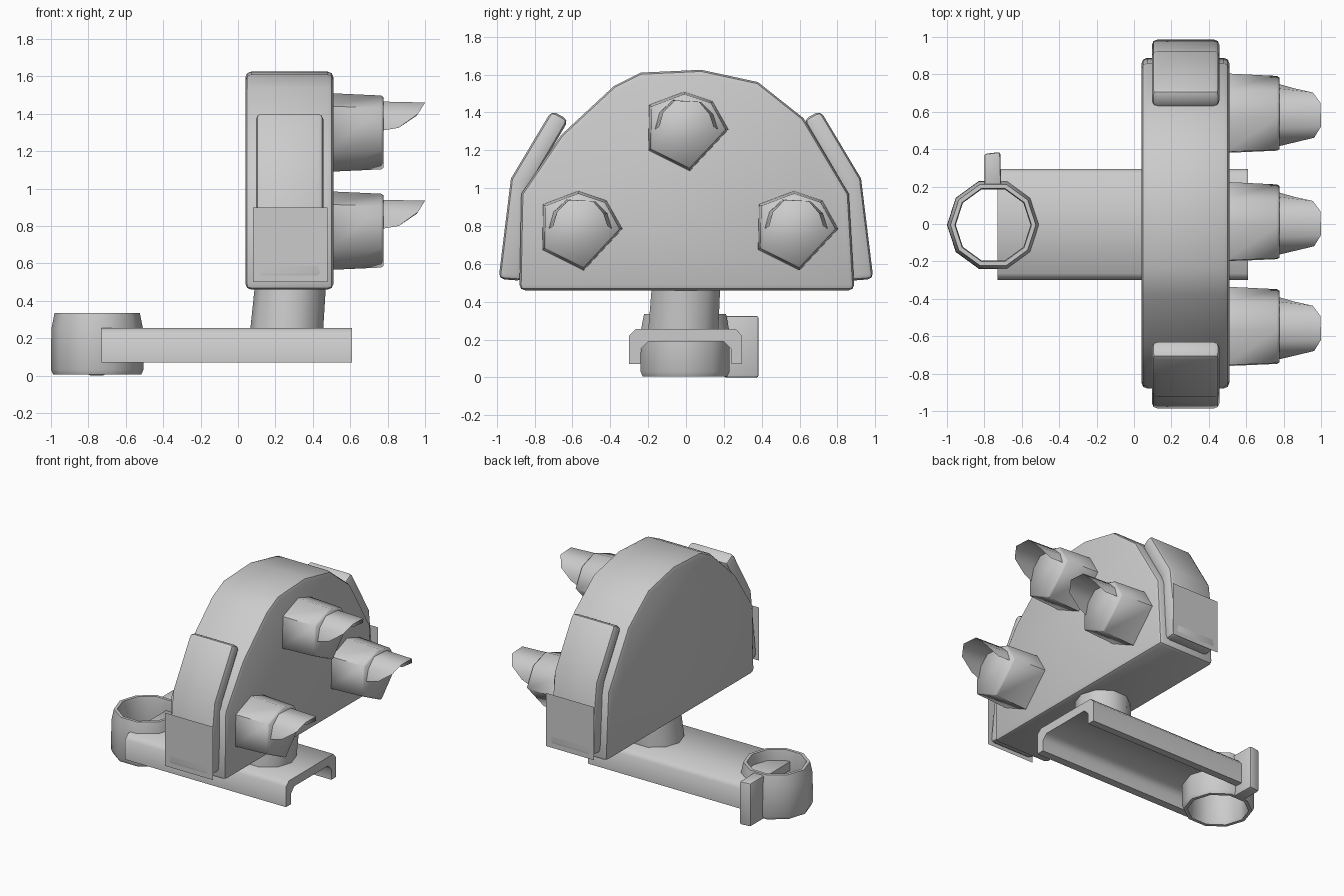
import bpy, bmesh, math
from mathutils import Vector

if "Cube" in bpy.data.objects:
    bpy.data.objects.remove(bpy.data.objects["Cube"])


def finish(name, bm, angle=40):
    bmesh.ops.recalc_face_normals(bm, faces=bm.faces)
    me = bpy.data.meshes.new(name)
    bm.to_mesh(me)
    bm.free()
    ob = bpy.data.objects.new(name, me)
    bpy.context.collection.objects.link(ob)
    bpy.ops.object.select_all(action='DESELECT')
    ob.select_set(True)
    bpy.context.view_layer.objects.active = ob
    bpy.ops.object.shade_smooth_by_angle(angle=math.radians(angle))
    return ob


def loft(name, rings, closed=True, caps=True, bevel=0.0, segments=2, angle=40):
    """Skin a list of point rings, with optional caps and rounded sharp edges."""
    bm = bmesh.new()
    vs = [[bm.verts.new(p) for p in r] for r in rings]
    n = len(rings[0])
    for a, b in zip(vs, vs[1:]):
        for i in range(n if closed else n - 1):
            j = (i + 1) % n
            bm.faces.new((a[i], a[j], b[j], b[i]))
    if caps:
        bm.faces.new(vs[0])
        bm.faces.new(vs[-1])
    bmesh.ops.recalc_face_normals(bm, faces=bm.faces)
    if bevel:
        sharp = [e for e in bm.edges if e.calc_face_angle(0) > math.radians(50)]
        bmesh.ops.bevel(bm, geom=sharp, offset=bevel, segments=segments,
                        profile=0.5, affect='EDGES', clamp_overlap=True)
    return finish(name, bm, angle)


def along_x(pts, x):
    return [(x, y, z) for y, z in pts]


# Half-round housing
BODY = [(-0.88, 0.46), (-0.87, 0.97), (-0.66, 1.28), (-0.38, 1.54), (-0.24, 1.61),
        (0.08, 1.625), (0.38, 1.56), (0.62, 1.37), (0.86, 0.97), (0.89, 0.46)]
loft("housing", [along_x(BODY, 0.04), along_x(BODY, 0.51)], bevel=0.03)

# Side clips with flat plates
CLIP = [(0.99, 0.52), (0.925, 1.05), (0.71, 1.41), (0.62, 1.36), (0.82, 1.02), (0.86, 0.51)]
for s, side in ((-1, "near"), (1, "far")):
    prof = [(s * y, z) for y, z in CLIP]
    loft("clip_" + side, [along_x(prof, 0.095), along_x(prof, 0.457)], bevel=0.03)
    y = s * 0.982
    loft("plate_" + side, [[(0.08, y, 0.5), (0.478, y, 0.5)],
                           [(0.08, y, 0.9), (0.478, y, 0.9)]], closed=False, caps=False)

# Three lamps, each a six-sided barrel with a slanted visor
BARREL = [(-0.195, 0.14), (-0.01, 0.21), (0.14, 0.16), (0.225, 0.01), (0.02, -0.21), (-0.2, -0.1)]
VISOR = [(-0.165, 0.01), (-0.14, 0.1), (-0.07, 0.165), (0.08, 0.155), (0.145, 0.09), (0.17, 0.01)]
for i, (cy, cz) in enumerate([(0, 1.3), (-0.56, 0.775), (0.58, 0.775)]):
    def ring(pts, k):
        return [(cy + k * y, cz + k * z) for y, z in pts]
    loft(f"lamp_barrel_{i}", [along_x(ring(BARREL, 1.0), 0.49),
                              along_x(ring(BARREL, 0.94), 0.765),
                              along_x(ring(BARREL, 0.9), 0.778)], angle=65)
    back = along_x(ring(VISOR, 1.0), 0.77)
    front = [(0.86 + 0.14 * (max(z - 0.01, 0) / 0.15) ** 0.6,
              cy + y * 0.85, cz + z + 0.015 * (z < 0.05)) for y, z in VISOR]
    front = [(min(x, 1.0), y, min(z, cz + 0.16)) for x, y, z in front]
    loft(f"lamp_visor_{i}", [back, front], closed=False, caps=False, angle=65)


# Neck between housing and bracket
def circle(cx, cy, r, z, n, turn=0.0):
    return [(cx + r * math.cos(turn + math.tau * k / n),
             cy + r * math.sin(turn + math.tau * k / n), z) for k in range(n)]


loft("neck", [circle(0.26, -0.015, 0.195, 0.24, 10), circle(0.28, 0, 0.19, 0.48, 10)], angle=50)

# Channel bracket, open underneath
CHANNEL = [(-0.3, 0.07), (-0.3, 0.22), (-0.265, 0.255), (0.265, 0.255), (0.295, 0.22),
           (0.295, 0.07), (0.24, 0.07), (0.24, 0.15), (0.2, 0.19),
           (-0.2, 0.19), (-0.24, 0.15), (-0.24, 0.07)]
loft("bracket", [along_x(CHANNEL, -0.73), along_x(CHANNEL, 0.61)], angle=50)

# Clamp ring and its tab
C = (-0.753, -0.005)
steps = [(0.235, 0.005), (0.247, 0.03), (0.245, 0.25), (0.228, 0.335),
         (0.205, 0.335), (0.2, 0.3), (0.2, 0.03), (0.21, 0.005), (0.235, 0.005)]
loft("clamp_ring", [circle(*C, r, z, 10, math.pi) for r, z in steps], caps=False, angle=50)
TAB = [(-0.8, 0.2), (-0.8, 0.375), (-0.715, 0.385), (-0.71, 0.2)]
loft("clamp_tab", [[(x, y, z) for x, y in TAB] for z in (0.0, 0.325)], bevel=0.012)
